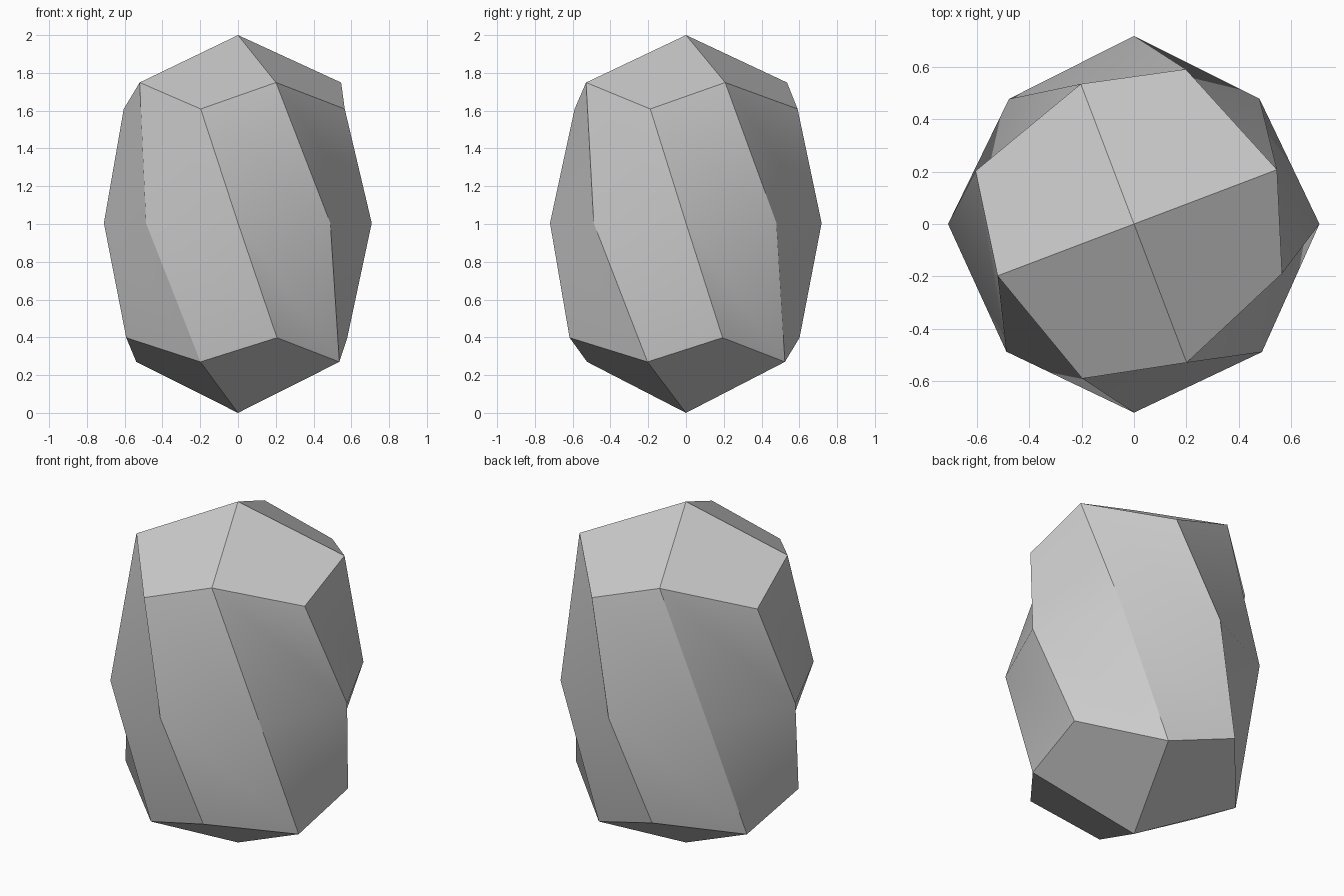
import bpy
import bmesh
from math import radians, cos, sin

cube = bpy.data.objects.get("Cube")
if cube:
    bpy.data.objects.remove(cube, do_unlink=True)

# One plain stone colour
grey = bpy.data.materials.new("stone_grey")
grey.use_nodes = True
colour = (0.6, 0.6, 0.6, 1)
grey.diffuse_color = colour
grey.node_tree.nodes["Principled BSDF"].inputs["Base Color"].default_value = colour

SIDES = 8
# Slightly uneven radii, alternating ridge corner and face middle
BOTTOM_RADII = (.61, .56, .634, .576, .624, .56, .65, .574)
MIDDLE_RADII = (.708, .677, .718, .675, .71, .689, .72, .691)
TOP_RADII = (.596, .584, .623, .572, .638, .557, .622, .566)


def add_ring(bm, radii, heights, twists):
    """Ring whose even points are ridge corners and odd points face middles."""
    ring = []
    for i, radius in enumerate(radii):
        angle = radians(i * 360 / SIDES + twists[i % 2])
        ring.append(bm.verts.new((radius * cos(angle), radius * sin(angle), heights[i % 2])))
    return ring


def add_cap(bm, ring, pole_z):
    """Four kite faces, each joining the pole around one corner."""
    pole = bm.verts.new((0, 0, pole_z))
    for i in range(0, SIDES, 2):
        bm.faces.new((pole, ring[i - 1], ring[i], ring[i + 1]))


bm = bmesh.new()
bottom = add_ring(bm, BOTTOM_RADII, (.398, .27), (18.5, 24.2))
middle = add_ring(bm, MIDDLE_RADII, (1.005, 1.005), (0, 0))
top = add_ring(bm, TOP_RADII, (1.609, 1.749), (-18.5, -24.2))

# Twisted side walls; the corner order folds each warped face inwards
for lower, upper in ((bottom, middle), (middle, top)):
    for i in range(SIDES):
        j = (i + 1) % SIDES
        bm.faces.new((lower[j], upper[j], upper[i], lower[i]))

# Pointed end caps
add_cap(bm, top, 2)
add_cap(bm, bottom, 0)
bmesh.ops.recalc_face_normals(bm, faces=bm.faces)

mesh = bpy.data.meshes.new("twisted_stone")
bm.to_mesh(mesh)
bm.free()
mesh.materials.append(grey)
stone = bpy.data.objects.new("twisted_stone", mesh)
bpy.context.collection.objects.link(stone)

# Smooth the gentle bend at the waist, keep the ridges sharp
bpy.ops.object.select_all(action='DESELECT')
stone.select_set(True)
bpy.context.view_layer.objects.active = stone
bpy.ops.object.shade_smooth_by_angle(angle=radians(30))
